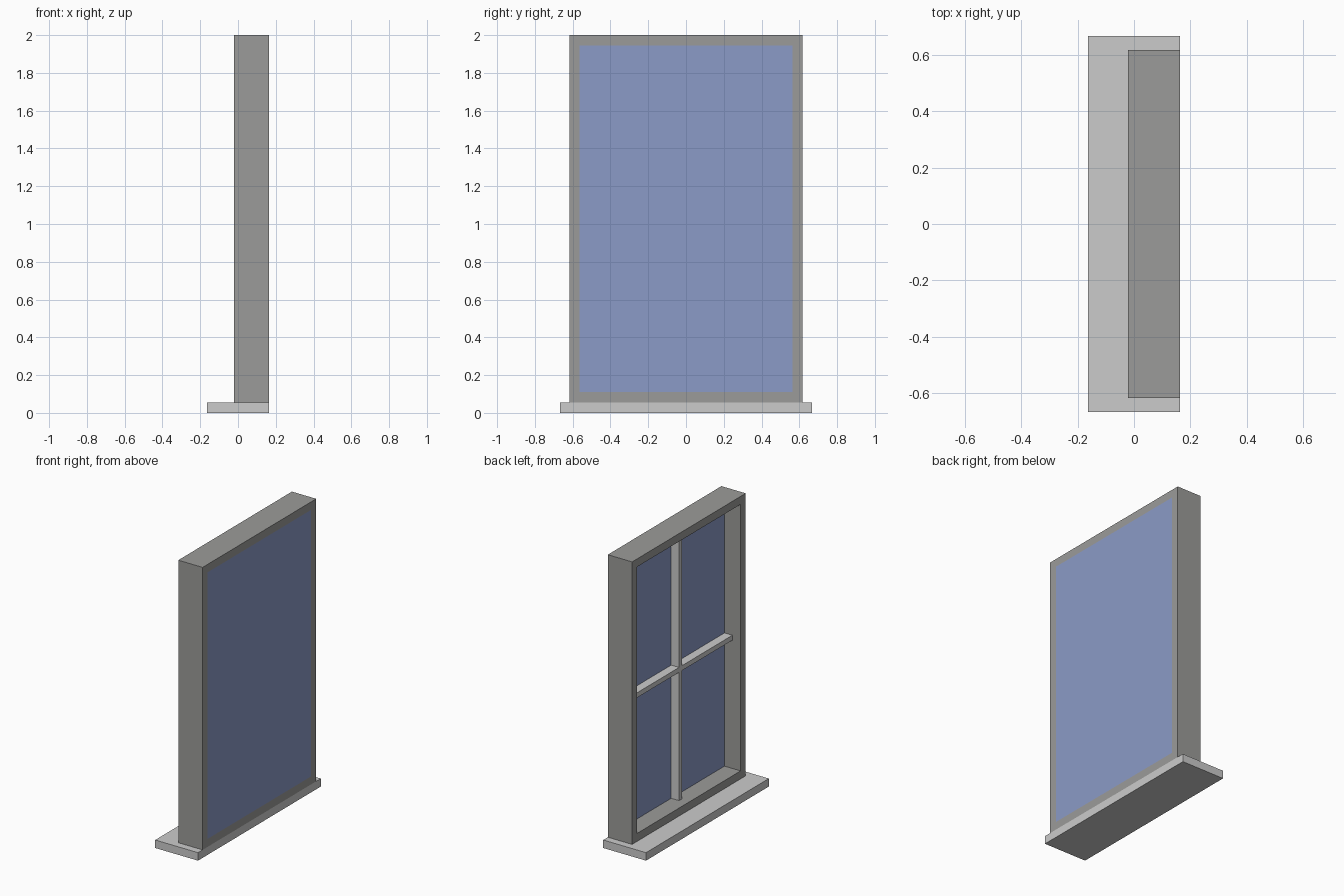
import bpy, bmesh
from mathutils import Vector

if "Cube" in bpy.data.objects:
    bpy.data.objects.remove(bpy.data.objects["Cube"])

X_FRONT, X_BACK = -0.022, 0.163      # frame depth
HALF_W, Z_SILL, Z_TOP = 0.618, 0.055, 2.0
RIM, RECESS = 0.055, 0.123           # frame border and depth of the pane

glass = bpy.data.materials.new("glass_blue")
glass.diffuse_color = (0.26, 0.33, 0.57, 1)
glass.use_nodes = True
glass.node_tree.nodes["Principled BSDF"].inputs["Base Color"].default_value = glass.diffuse_color
grey = bpy.data.materials.new("frame_grey")
grey.diffuse_color = (0.33, 0.33, 0.32, 1)
grey.use_nodes = True
grey.node_tree.nodes["Principled BSDF"].inputs["Base Color"].default_value = grey.diffuse_color


def box(bm, lo, hi):
    lo, hi = Vector(lo), Vector(hi)
    verts = bmesh.ops.create_cube(bm, size=1)["verts"]
    for v in verts:
        v.co = (lo + hi) / 2 + v.co * (hi - lo)


def finish(bm, name):
    bm.normal_update()
    mesh = bpy.data.meshes.new(name)
    bm.to_mesh(mesh)
    bm.free()
    obj = bpy.data.objects.new(name, mesh)
    bpy.context.collection.objects.link(obj)
    return obj


def face_towards(bm, direction):
    bm.normal_update()
    return max(bm.faces, key=lambda f: f.normal.dot(Vector(direction)))


# Sill, open where the frame stands on it
bm = bmesh.new()
box(bm, (-0.163, -0.668, 0), (X_BACK, 0.668, Z_SILL))
for co, no in (((0, -HALF_W, 0), (0, 1, 0)), ((0, HALF_W, 0), (0, 1, 0)),
               ((X_FRONT, 0, 0), (1, 0, 0))):
    bmesh.ops.bisect_plane(bm, geom=bm.verts[:] + bm.edges[:] + bm.faces[:],
                           plane_co=co, plane_no=no)
bm.normal_update()
covered = [f for f in bm.faces if f.normal.z > 0.9
           and f.calc_center_median().x > X_FRONT
           and abs(f.calc_center_median().y) < HALF_W]
bmesh.ops.delete(bm, geom=covered, context='FACES')
finish(bm, "sill")

# Frame with a recessed front pane and a flush back pane
bm = bmesh.new()
box(bm, (X_FRONT, -HALF_W, Z_SILL), (X_BACK, HALF_W, Z_TOP))
bmesh.ops.delete(bm, geom=[face_towards(bm, (0, 0, -1))], context='FACES_ONLY')
back, front = face_towards(bm, (1, 0, 0)), face_towards(bm, (-1, 0, 0))
for pane in (back, front):
    bmesh.ops.inset_region(bm, faces=[pane], thickness=RIM, use_boundary=True,
                           use_even_offset=True)
    pane.material_index = 1
# Duplicate rim ring pushed in to make the recess walls
bmesh.ops.inset_region(bm, faces=[front], thickness=0, use_boundary=True)
for v in front.verts:
    v.co.x = X_FRONT + RECESS
for f in bm.faces:
    f.material_index = 1 if f in (front, back) else 0
frame = finish(bm, "window_frame")
frame.data.materials.append(grey)
frame.data.materials.append(glass)

# Glazing bars crossing in front of the pane
x0, x1 = X_FRONT + RECESS - 0.06, X_FRONT + RECESS
inner_w, z_lo, z_hi = HALF_W - RIM, Z_SILL + RIM, Z_TOP - RIM
bm = bmesh.new()
box(bm, (x0, -0.017, z_lo), (x1, 0.017, z_hi))
finish(bm, "vertical_glazing_bar")
bm = bmesh.new()
box(bm, (x0, -inner_w, 0.993), (x1, inner_w, 1.027))
finish(bm, "horizontal_glazing_bar")
